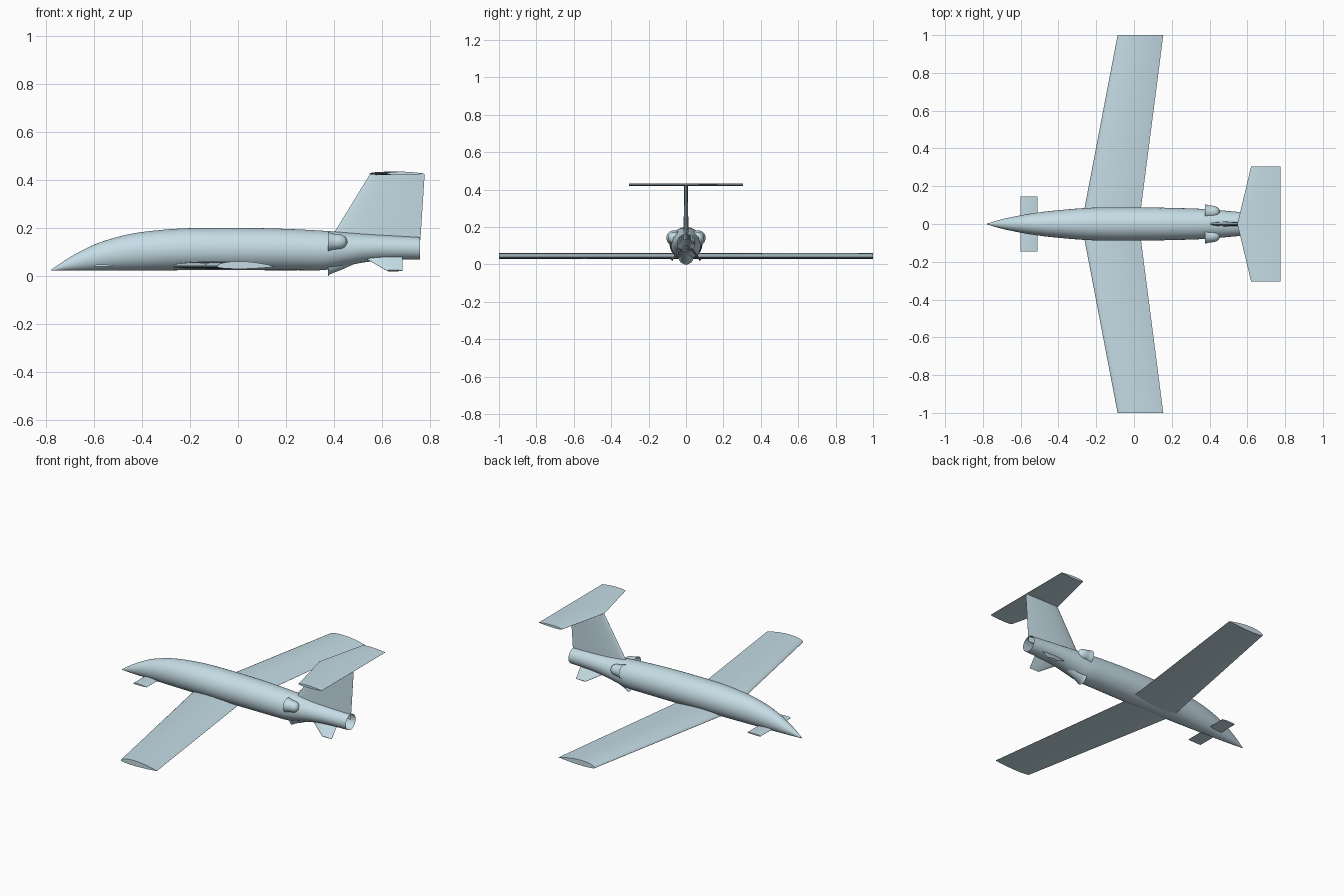
import bpy, bmesh, math

if "Cube" in bpy.data.objects:
    bpy.data.objects.remove(bpy.data.objects["Cube"])

mat = bpy.data.materials.new("pale_blue")
mat.diffuse_color = (0.56, 0.72, 0.79, 1)
mat.use_nodes = True
mat.node_tree.nodes["Principled BSDF"].inputs["Base Color"].default_value = mat.diffuse_color


def loft(name, rings, caps=True):
    """Skin a list of closed rings, each with the same point count."""
    bm = bmesh.new()
    vs = [[bm.verts.new(p) for p in ring] for ring in rings]
    n = len(vs[0])
    for a, b in zip(vs, vs[1:]):
        for i in range(n):
            bm.faces.new((a[i], a[(i + 1) % n], b[(i + 1) % n], b[i]))
    if caps:
        bm.faces.new(vs[0])
        bm.faces.new(vs[-1])
    bmesh.ops.recalc_face_normals(bm, faces=bm.faces)
    me = bpy.data.meshes.new(name)
    bm.to_mesh(me)
    bm.free()
    me.materials.append(mat)
    ob = bpy.data.objects.new(name, me)
    bpy.context.collection.objects.link(ob)
    bpy.ops.object.select_all(action='DESELECT')
    ob.select_set(True)
    bpy.context.view_layer.objects.active = ob
    bpy.ops.object.shade_smooth_by_angle(angle=math.radians(40))
    return ob


def smooth_rows(rows, steps=4):
    """Catmull-Rom interpolation of station rows."""
    out = []
    for i in range(len(rows) - 1):
        p0, p1 = rows[max(i - 1, 0)], rows[i]
        p2, p3 = rows[i + 1], rows[min(i + 2, len(rows) - 1)]
        for s in range(steps):
            t = s / steps
            out.append([0.5 * (2 * b + (c - a) * t + (2 * a - 5 * b + 4 * c - d) * t * t
                               + (3 * b - a - 3 * c + d) * t ** 3)
                        for a, b, c, d in zip(p0, p1, p2, p3)])
    return out + [rows[-1]]


def ellipse(x, cy, cz, ry, rz, n=48):
    return [(x, cy + ry * math.cos(2 * math.pi * i / n), cz + rz * math.sin(2 * math.pi * i / n))
            for i in range(n)]


def airfoil(x0, x1, up, low, n=14):
    """Closed (x, thickness) profile from trailing edge, over the top and back."""
    def half(t):
        return 2.6 * (0.37 * math.sqrt(t) - 0.12 * t - 0.25 * t ** 2) / 0.37
    ts = [(1 - math.cos(math.pi * i / n)) / 2 for i in range(n + 1)]
    peak = max(half(t) for t in ts)
    top = [(x0 + (x1 - x0) * t, up * half(t) / peak + 0.0003) for t in reversed(ts)]
    bot = [(x0 + (x1 - x0) * t, -low * half(t) / peak - 0.0003) for t in ts[1:]]
    return top + bot


def flat_wing(name, sections, z, up, low):
    """Horizontal surface through (y, leading x, trailing x) sections."""
    rings = [[(x, y, z + h) for x, h in airfoil(a, b, up, low)] for y, a, b in sections]
    return loft(name, rings)


# Fuselage: x, bottom z, top z, half width; open at the tail pipe
stations = [(-0.778, 0.022, 0.026, 0.002), (-0.7, 0.022, 0.078, 0.025), (-0.6, 0.022, 0.13, 0.046),
            (-0.5, 0.023, 0.163, 0.062), (-0.4, 0.023, 0.183, 0.073), (-0.25, 0.024, 0.197, 0.085),
            (-0.1, 0.024, 0.2, 0.088), (0.1, 0.024, 0.199, 0.087), (0.25, 0.024, 0.194, 0.084),
            (0.36, 0.025, 0.188, 0.08), (0.44, 0.04, 0.182, 0.074), (0.54, 0.059, 0.175, 0.065),
            (0.65, 0.067, 0.168, 0.055), (0.757, 0.069, 0.161, 0.047)]
loft("fuselage", [ellipse(x, 0, (b + t) / 2, w, (t - b) / 2) for x, b, t, w in smooth_rows(stations)],
     caps=False)

# Main wing, canard and tailplane, each spanning both sides
flat_wing("main_wing", [(-1, -0.087, 0.155), (0, -0.278, 0.026), (1, -0.087, 0.155)], 0.039, 0.022, 0.009)
flat_wing("canard", [(-0.145, -0.602, -0.512), (0.145, -0.602, -0.512)], 0.042, 0.006, 0.003)
flat_wing("tailplane", [(-0.305, 0.62, 0.775), (0, 0.547, 0.775), (0.305, 0.62, 0.775)], 0.426, 0.008, 0.006)

# Vertical fin
fin = [(0.13, 0.37, 0.757, 0.013), (0.18, 0.4, 0.761, 0.013), (0.425, 0.55, 0.777, 0.009)]
loft("vertical_fin", [[(x, h, z) for x, h in airfoil(a, b, t, t)] for z, a, b, t in fin])

# Splayed ventral fins
for side, label in ((1, "left"), (-1, "right")):
    sections = [(0.028, 0.085, 0.51, 0.685), (0.078, 0.022, 0.62, 0.685)]
    loft(label + "_ventral_fin",
         [[(x, side * (y + 0.77 * h), z + 0.63 * h) for x, h in airfoil(a, b, 0.005, 0.005)]
          for y, z, a, b in sections])

# Air intakes: forward-facing open scoops fairing back into the fuselage
scoop = [(0.375, 0.041), (0.385, 0.038), (0.40, 0.034), (0.42, 0.032), (0.435, 0.028), (0.447, 0.02), (0.455, 0.004)]
for side, label in ((1, "left"), (-1, "right")):
    loft(label + "_intake",
         [ellipse(x, side * 0.064, 0.142, r, r, 32) for x, r in smooth_rows(scoop)], caps=False)
belly = [(0.375, 0.041, 0.041), (0.385, 0.045, 0.037), (0.41, 0.052, 0.034), (0.44, 0.061, 0.031), (0.5, 0.08, 0.022)]
loft("belly_intake", [ellipse(x, 0, z, r, r, 32) for x, z, r in smooth_rows(belly)], caps=False)
